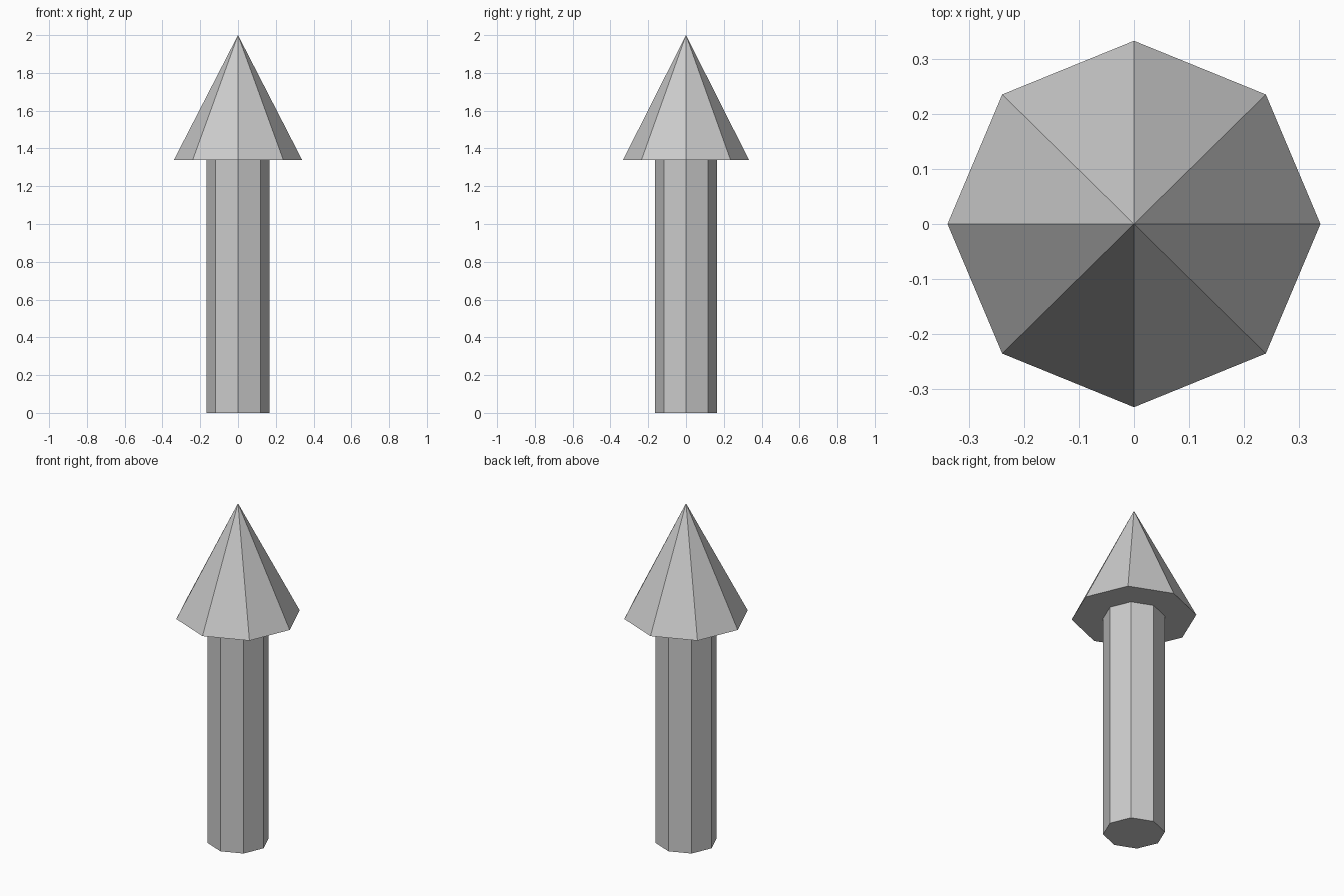
import bpy

if "Cube" in bpy.data.objects:
    bpy.data.objects.remove(bpy.data.objects["Cube"])

SIDES = 8
HEAD_BASE = 1.34
TOP = 2.0
SQUASH = 0.333 / 0.339  # slightly narrower along y


def tapered(name, r_bottom, r_top, z0, z1):
    """Flat-faced octagonal part between two heights, corners on the axes."""
    bpy.ops.mesh.primitive_cone_add(vertices=SIDES, radius1=r_bottom, radius2=r_top,
                                    depth=z1 - z0, location=(0, 0, (z0 + z1) / 2))
    obj = bpy.context.object
    obj.name = name
    obj.scale.y = SQUASH
    bpy.ops.object.transform_apply(location=True, rotation=True, scale=True)
    return obj


# Straight shaft standing on the ground
tapered("arrow_shaft", 0.168, 0.168, 0.0, HEAD_BASE)

# Pointed head with a flat underside
tapered("arrow_head", 0.339, 0.0, HEAD_BASE, TOP)
